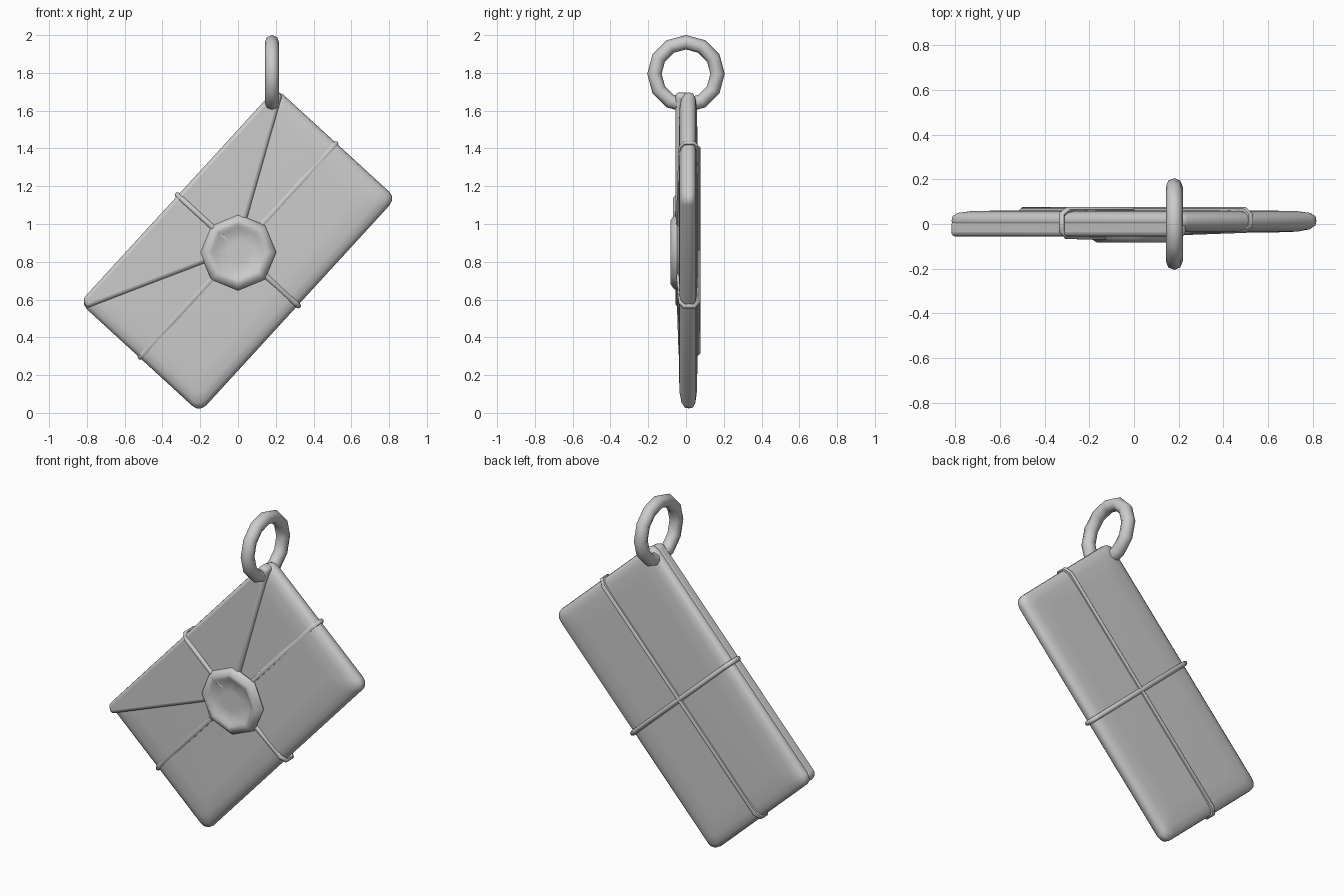
import bpy, bmesh, math
from mathutils import Matrix, Vector

if "Cube" in bpy.data.objects:
    bpy.data.objects.remove(bpy.data.objects["Cube"])

# tilted envelope frame: local x = long side, local z = short side
TILT = Matrix.Translation((0, 0, 0.86)) @ Matrix.Rotation(math.radians(-47.5), 4, 'Y')


def finish(ob, angle=60):
    bpy.ops.object.select_all(action='DESELECT')
    ob.select_set(True)
    bpy.context.view_layer.objects.active = ob
    bpy.ops.object.shade_smooth_by_angle(angle=math.radians(angle))


def loft(name, loops, matrix):
    """Skin a stack of equal-length point loops and cap both ends."""
    bm = bmesh.new()
    rings = [[bm.verts.new(p) for p in loop] for loop in loops]
    n = len(rings[0])
    for a, b in zip(rings, rings[1:]):
        for i in range(n):
            j = (i + 1) % n
            bm.faces.new((a[i], a[j], b[j], b[i]))
    bm.faces.new(rings[0])
    bm.faces.new(rings[-1])
    bmesh.ops.recalc_face_normals(bm, faces=bm.faces)
    me = bpy.data.meshes.new(name)
    bm.to_mesh(me)
    bm.free()
    ob = bpy.data.objects.new(name, me)
    bpy.context.collection.objects.link(ob)
    ob.matrix_world = matrix
    return ob


def rounded_rect(hx, hz, r, y):
    pts = []
    for k, (sx, sz) in enumerate([(1, 1), (-1, 1), (-1, -1), (1, -1)]):
        for s in range(4):
            a = math.pi / 2 * (k + s / 3)
            pts.append((sx * (hx - r) + r * math.cos(a), y,
                        sz * (hz - r) + r * math.sin(a)))
    return pts


# padded envelope body: (depth, inset from outline)
section = [(-0.038, 0.14), (-0.034, 0.06), (-0.024, 0.022), (-0.006, 0.003),
           (0.015, 0), (0.036, 0.003), (0.05, 0.022), (0.057, 0.06), (0.06, 0.14)]
finish(loft("envelope_body",
            [rounded_rect(0.77 - d, 0.43 - d, 0.05, y) for y, d in section], TILT))

# folded triangular flap
outline = [(-0.745, 0.432), (0.745, 0.432), (0.768, 0.385), (0, 0.0), (-0.768, 0.385)]
flap = loft("envelope_flap", [[(x, y, z) for x, z in outline] for y in (-0.056, 0.015)], TILT)
bevel = flap.modifiers.new("soft_edges", 'BEVEL')
bevel.width = 0.02
bevel.segments = 3
finish(flap)


# strings tied around both directions
def string(name, pts):
    cu = bpy.data.curves.new(name, 'CURVE')
    cu.dimensions = '3D'
    cu.bevel_depth = 0.014
    cu.bevel_resolution = 1
    sp = cu.splines.new('POLY')
    sp.points.add(len(pts) - 1)
    for p, co in zip(sp.points, pts):
        p.co = (*co, 1)
    sp.use_cyclic_u = True
    ob = bpy.data.objects.new(name, cu)
    bpy.context.collection.objects.link(ob)
    ob.matrix_world = TILT
    bpy.ops.object.select_all(action='DESELECT')
    ob.select_set(True)
    bpy.context.view_layer.objects.active = ob
    bpy.ops.object.convert(target='MESH')
    finish(bpy.context.object)


half = [(0.74, -0.026), (0.768, -0.008), (0.768, 0.042), (0.735, 0.062)]
string("long_string", [(-0.15, -0.04, 0), (0.15, -0.04, 0)]
       + [(x, y, 0) for x, y in half] + [(-x, y, 0) for x, y in reversed(half)])
side = [(0.15, -0.058), (0.405, -0.056), (0.438, -0.03), (0.438, 0.042), (0.4, 0.064),
        (-0.4, 0.064), (-0.436, 0.042), (-0.436, -0.008), (-0.405, -0.028), (-0.15, -0.042)]
string("short_string", [(0, y, z) for z, y in side])

# eight-sided wax seal with a sunken centre
seal = [(0.185, -0.025), (0.202, -0.048), (0.192, -0.066), (0.168, -0.082),
        (0.147, -0.08), (0.13, -0.067), (0.06, -0.066)]
finish(loft("wax_seal",
            [[(r * math.cos(k * math.pi / 4), y, r * math.sin(k * math.pi / 4))
              for k in range(8)] for r, y in seal],
            Matrix.Translation((0, 0, 0.85))))

# hanging ring through the top corner
bpy.ops.mesh.primitive_torus_add(major_segments=12, minor_segments=8, major_radius=0.167,
                                 minor_radius=0.038, location=(0.18, 0, 1.795),
                                 rotation=(0, math.pi / 2, 0))
bpy.context.object.name = "hanging_ring"
finish(bpy.context.object)
